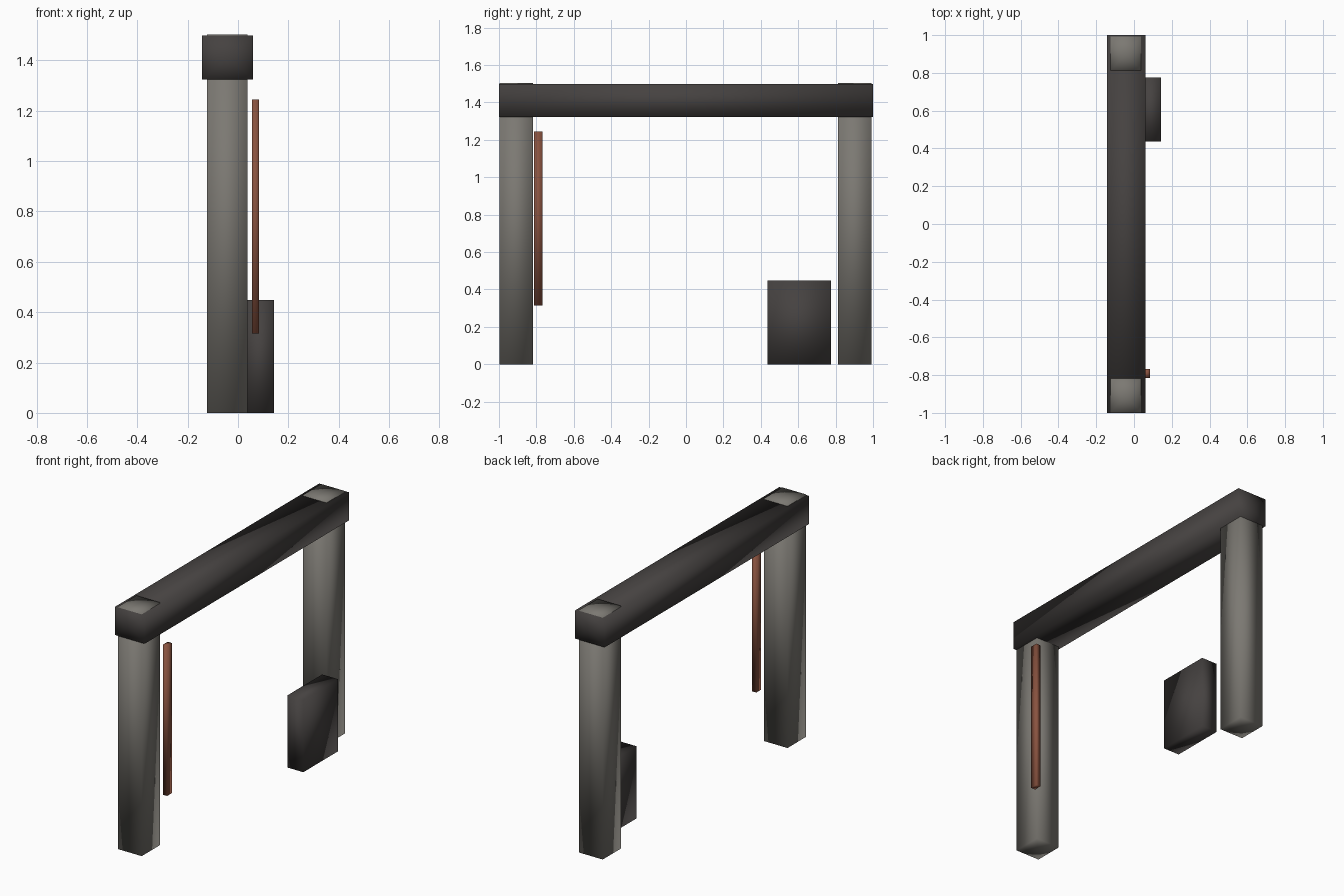
import bpy, bmesh
from mathutils import Vector

if "Cube" in bpy.data.objects:
    bpy.data.objects.remove(bpy.data.objects["Cube"])


def material(name, color):
    m = bpy.data.materials.new(name)
    m.diffuse_color = (*color, 1)
    m.use_nodes = True
    m.node_tree.nodes["Principled BSDF"].inputs["Base Color"].default_value = m.diffuse_color
    return m


stone = material("grey_stone", (0.20, 0.19, 0.17))
dark = material("dark_stone", (0.06, 0.054, 0.052))
red = material("red_brown", (0.25, 0.085, 0.05))


def block(name, lo, hi, mat, cap_axis=None):
    """Smooth-shaded box from corner to corner; ends on cap_axis become fans."""
    lo, hi = Vector(lo), Vector(hi)
    bm = bmesh.new()
    bmesh.ops.create_cube(bm, size=1)
    for v in bm.verts:
        v.co = (lo + hi) / 2 + v.co * (hi - lo)
    if cap_axis is not None:
        bm.normal_update()
        caps = [f for f in bm.faces if abs(f.normal[cap_axis]) > 0.9]
        bmesh.ops.poke(bm, faces=caps)
    for f in bm.faces:
        f.smooth = True
    mesh = bpy.data.meshes.new(name)
    bm.to_mesh(mesh)
    bm.free()
    mesh.materials.append(mat)
    obj = bpy.data.objects.new(name, mesh)
    bpy.context.collection.objects.link(obj)
    return obj


# Two posts rising flush through the lintel
for name, y in (("front_post", -0.907), ("back_post", 0.902)):
    block(name, (-0.124, y - 0.09, 0), (0.038, y + 0.09, 1.503), stone, 2)

# Lintel across the top
block("lintel", (-0.143, -1, 1.323), (0.06, 1, 1.498), dark, 1)

# Slab standing beside the back post
block("side_slab", (0.034, 0.437, 0), (0.142, 0.775, 0.448), dark)

# Thin strip hanging beside the front post
block("hanging_strip", (0.055, -0.814, 0.315), (0.084, -0.767, 1.245), red)
